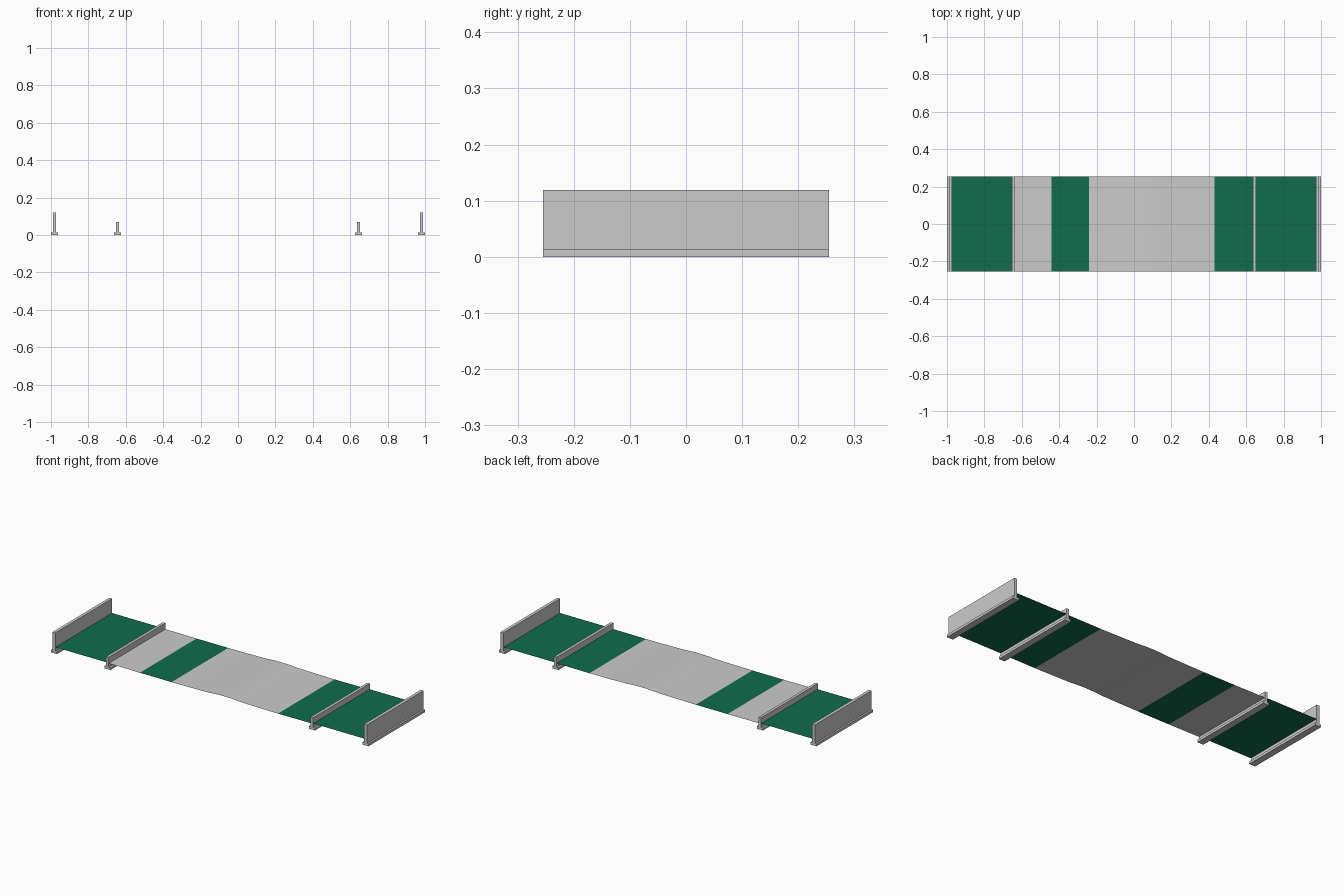
import bpy, bmesh

if "Cube" in bpy.data.objects:
    bpy.data.objects.remove(bpy.data.objects["Cube"])

HALF = 0.255  # half depth of the section in y

green = bpy.data.materials.new("green")
green.diffuse_color = (0.005, 0.15, 0.075, 1)
green.use_nodes = True
green.node_tree.nodes["Principled BSDF"].inputs["Base Color"].default_value = green.diffuse_color


def extrude(name, pts, closed, mat=None):
    """Sweep an (x, z) profile along y; closed profiles get end caps."""
    bm = bmesh.new()
    a = [bm.verts.new((x, -HALF, z)) for x, z in pts]
    b = [bm.verts.new((x, HALF, z)) for x, z in pts]
    n = len(pts)
    for i in range(n if closed else n - 1):
        j = (i + 1) % n
        bm.faces.new((a[i], a[j], b[j], b[i]))
    if closed:
        bm.faces.new(a)
        bm.faces.new(b[::-1])
        bmesh.ops.recalc_face_normals(bm, faces=bm.faces)
    me = bpy.data.meshes.new(name)
    bm.to_mesh(me)
    bm.free()
    ob = bpy.data.objects.new(name, me)
    bpy.context.collection.objects.link(ob)
    if mat:
        me.materials.append(mat)
    return ob


def wall(name, cx, foot, stem, top):
    """Inverted T wall: wide footing with a thin upright."""
    f, s, h = foot / 2, stem / 2, 0.014
    extrude(name, [(cx - f, 0), (cx + f, 0), (cx + f, h), (cx + s, h),
                   (cx + s, top), (cx - s, top), (cx - s, h), (cx - f, h)], True)


# Tall end walls and low inner kerbs
for side, label in ((-1, "left"), (1, "right")):
    wall(label + "_end_wall", side * 0.981, 0.038, 0.018, 0.119)
    wall(label + "_kerb", side * 0.644, 0.038, 0.016, 0.07)
    # Flat outer verges
    x0, x1 = sorted((side * 0.972, side * 0.652))
    extrude(label + "_outer_verge", [(x0, 0.037), (x1, 0.037)], False, green)

# Footpath and inner verges
extrude("footpath", [(-0.636, 0.035), (-0.44, 0.034)], False)
extrude("left_inner_verge", [(-0.44, 0.034), (-0.24, 0.034)], False, green)
extrude("right_inner_verge", [(0.43, 0.034), (0.636, 0.035)], False, green)

# Gently crowned road
extrude("road", [(-0.24, 0.034), (-0.13, 0.035), (-0.01, 0.037), (0.05, 0.041),
                 (0.095, 0.042), (0.14, 0.041), (0.20, 0.037), (0.32, 0.035),
                 (0.43, 0.034)], False)
